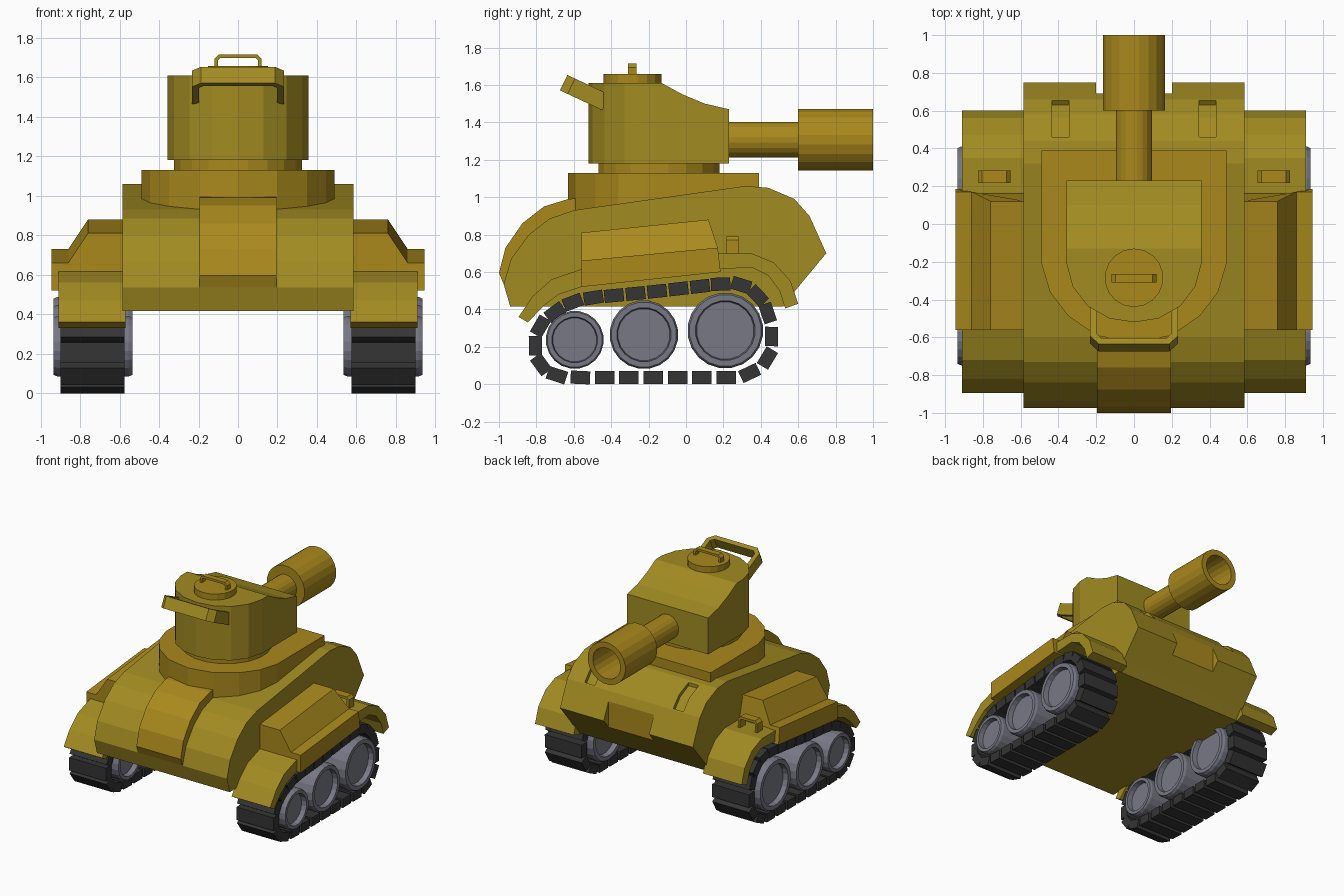
import bpy, bmesh
from math import cos, sin, pi
from mathutils import Vector, Matrix

if "Cube" in bpy.data.objects:
    bpy.data.objects.remove(bpy.data.objects["Cube"])


def material(name, rgb):
    m = bpy.data.materials.new(name)
    m.diffuse_color = (*rgb, 1)
    m.use_nodes = True
    m.node_tree.nodes["Principled BSDF"].inputs["Base Color"].default_value = m.diffuse_color
    return m


OLIVE = material("olive_paint", (0.36, 0.26, 0.016))
OCHRE = material("ochre_paint", (0.40, 0.25, 0.012))
STEEL = material("wheel_grey", (0.19, 0.19, 0.24))
RUBBER = material("track_black", (0.035, 0.035, 0.035))
X, Y, Z = Vector((1, 0, 0)), Vector((0, 1, 0)), Vector((0, 0, 1))


def finish(name, bm, mat, mirror=False):
    bmesh.ops.remove_doubles(bm, verts=bm.verts, dist=1e-5)
    bmesh.ops.recalc_face_normals(bm, faces=bm.faces)
    me = bpy.data.meshes.new(name)
    bm.to_mesh(me)
    bm.free()
    me.materials.append(mat)
    ob = bpy.data.objects.new(name, me)
    bpy.context.collection.objects.link(ob)
    if mirror:
        ob.modifiers.new("mirror", 'MIRROR').use_axis = (True, False, False)
    return ob


def loft(name, rings, mat, mirror=False):
    bm = bmesh.new()
    rows = [[bm.verts.new(p) for p in r] for r in rings]
    n = len(rows[0])
    for a, b in zip(rows, rows[1:]):
        for i in range(n):
            j = (i + 1) % n
            bm.faces.new((a[i], a[j], b[j], b[i]))
    bm.faces.new(rows[0])
    bm.faces.new(rows[-1])
    return finish(name, bm, mat, mirror)


def prism(name, pts, origin, u, v, depth, mat, mirror=False):
    ring = [Vector(origin) + u * a + v * b for a, b in pts]
    return loft(name, [ring, [p + depth for p in ring]], mat, mirror)


def side_prism(name, pts, x0, x1, mat, mirror=False):
    return prism(name, pts, (x0, 0, 0), Y, Z, X * (x1 - x0), mat, mirror)


def plan_prism(name, half, z0, z1, mat):
    pts = half + [(-x, y) for x, y in reversed(half) if x > 0]
    return prism(name, pts, (0, 0, z0), X, Y, Z * (z1 - z0), mat)


def lathe(name, profile, center, axis, n, mat, mirror=False):
    u, v = {'x': (Y, Z), 'y': (X, Z), 'z': (X, Y)}[axis]
    w = {'x': X, 'y': Y, 'z': Z}[axis]
    rings = [[Vector(center) + w * t + (u * cos(a) + v * sin(a)) * r
              for a in (2 * pi * (i + .5) / n for i in range(n))] for r, t in profile]
    return loft(name, rings, mat, mirror)


def u_bar(w, h, c, t):
    half = [(w, 0), (w, h - c), (w - c, h)]
    inner = [(w - t, 0), (w - t, h - c - t * .4), (w - c - t * .4, h - t)]
    return ([(-a, b) for a, b in half] + half[::-1]
            + inner + [(-a, b) for a, b in reversed(inner)])


def cut(ob, cutter):
    m = ob.modifiers.new("cut", 'BOOLEAN')
    m.operation = 'DIFFERENCE'
    m.solver = 'EXACT'
    m.material_mode = 'TRANSFER'
    m.object = cutter
    cutter.hide_render = True
    cutter.hide_set(True)


# Hull with nose recess and two sunken slots
hull = side_prism("hull", [
    (-.94, .415), (-.975, .535), (-.935, .67), (-.84, .80), (-.73, .885), (-.60, .93),
    (.32, 1.06), (.44, 1.05), (.58, .99), (.66, .90), (.75, .70), (.58, .495), (.52, .415)],
    -.585, .585, OLIVE)
cut(hull, side_prism("nose_cutter", [(.69, .5), (.9, .5), (.9, .95), (.69, .95)],
                     -.2, .2, OCHRE))
slot = [(.46, 1.015), (.565, .967), (.63, .89), (.70, .94), (.62, 1.1), (.46, 1.1)]
for x in (-.39, .39):
    cut(hull, side_prism("slot_cutter", slot, x - .045, x + .045, OLIVE))

# Raised centre panel on the front
side_prism("front_panel", [
    (-.96, .53), (-.975, .535), (-1.0, .595), (-.965, .73), (-.875, .86), (-.76, .95),
    (-.63, .99), (-.5, 1.0), (-.5, .9), (-.7, .8), (-.9, .65)], -.195, .195, OCHRE)

# Fenders
side_prism("fender", [
    (-.895, .36), (-.82, .47), (-.72, .56), (-.56, .615), (.17, .70), (.35, .70),
    (.47, .65), (.56, .55), (.60, .43), (.53, .405), (.50, .50), (.44, .58), (.35, .625),
    (.18, .615), (-.56, .52), (-.68, .48), (-.76, .42), (-.845, .33)],
    .57, .91, OLIVE, True)

# Side stowage boxes
front = [(.57, .52), (.945, .52), (.945, .66), (.86, .66), (.76, .81), (.57, .81)]
back = [(.185, .60), (.185, .60), (.17, .73), (.17, .73), (.12, .88), (.12, .88)]
loft("side_box", [[(x, -.56, z) for x, z in front],
                  [(x, y, z) for (x, _), (y, z) in zip(front, back)]], OCHRE, True)

# Fender handles
prism("fender_handle", u_bar(.085, .11, .02, .02), (.74, .217, .68), X, Z, Y * .065,
      OCHRE, True)

# Turret base, neck and turret
plan_prism("turret_base", [(.49, .39), (.49, -.21), (.445, -.36), (.35, -.485),
                           (.20, -.59), (0, -.63)], .88, 1.13, OCHRE)
lathe("turret_neck", [(.328, 1.1), (.328, 1.2)], (0, -.145, 0), 'z', 20, OCHRE)
turret = plan_prism("turret", [(.357, .23), (.357, -.21), (.325, -.33), (.245, -.435),
                               (.13, -.5), (0, -.52)], 1.18, 1.61, OLIVE)
cut(turret, side_prism("turret_cutter", [(-.13, 1.61), (-.02, 1.55), (.10, 1.50),
                                         (.23, 1.47), (.4, 1.43), (.4, 1.8), (-.13, 1.8)],
                       -.5, .5, OLIVE))

# Hatch and its handle
lathe("hatch", [(.155, 1.6), (.155, 1.658)], (0, -.285, 0), 'z', 18, OCHRE)
prism("hatch_handle", u_bar(.12, .065, .022, .018), (0, -.31, 1.65), X, Z, Y * .046, OCHRE)

# Tilted rail on the front of the turret
v = Vector((0, -.905, .425))
prism("turret_rail", u_bar(.232, .25, .045, .035), (0, -.448, 1.465), X, v,
      Vector((0, .04, .082)), OLIVE)

# Gun barrel with hollow muzzle
lathe("gun_barrel", [(.097, .15), (.097, .6), (.167, .6), (.167, 1.0), (.122, 1.0),
                     (.122, .68), (0, .68)], (0, 0, 1.307), 'y', 20, OCHRE)

# Road wheels, dished on both faces
for name, y, z, r in (("front_wheel", -.595, .237, .155), ("middle_wheel", -.225, .265, .184),
                      ("rear_wheel", .21, .287, .203)):
    ri = r * .79
    lathe(name, [(0, .575), (ri * .96, .575), (ri, .535), (r * .95, .535), (r, .555),
                 (r, .915), (r * .95, .935), (ri, .935), (ri * .96, .895), (0, .895)],
          (0, y, z), 'x', 20, STEEL, True)

# Track pads, each turned along the loop
loop = [(-.565, .036), (-.435, .036), (-.305, .036), (-.175, .036), (-.045, .036),
        (.085, .036), (.215, .036), (.34, .06), (.435, .14), (.457, .255), (.437, .38),
        (.383, .473), (.295, .53), (.185, .535), (.075, .523), (-.04, .51), (-.155, .497),
        (-.27, .485), (-.385, .474), (-.495, .463), (-.605, .438), (-.70, .385),
        (-.778, .31), (-.805, .205), (-.775, .105), (-.69, .048)]
bm = bmesh.new()
for i, p in enumerate(loop):
    a, b = Vector(loop[i - 1]), Vector(loop[(i + 1) % len(loop)])
    if 0 < i < 7:
        a, b = Vector((0, 0)), Vector((1, 0))
    t = (b - a).normalized()
    basis = Matrix(((.325, 0, 0, .7375), (0, t.x * .104, -t.y * .07, p[0]),
                    (0, t.y * .104, t.x * .07, p[1]), (0, 0, 0, 1)))
    bmesh.ops.create_cube(bm, size=1, matrix=basis)
finish("track", bm, RUBBER, True)
